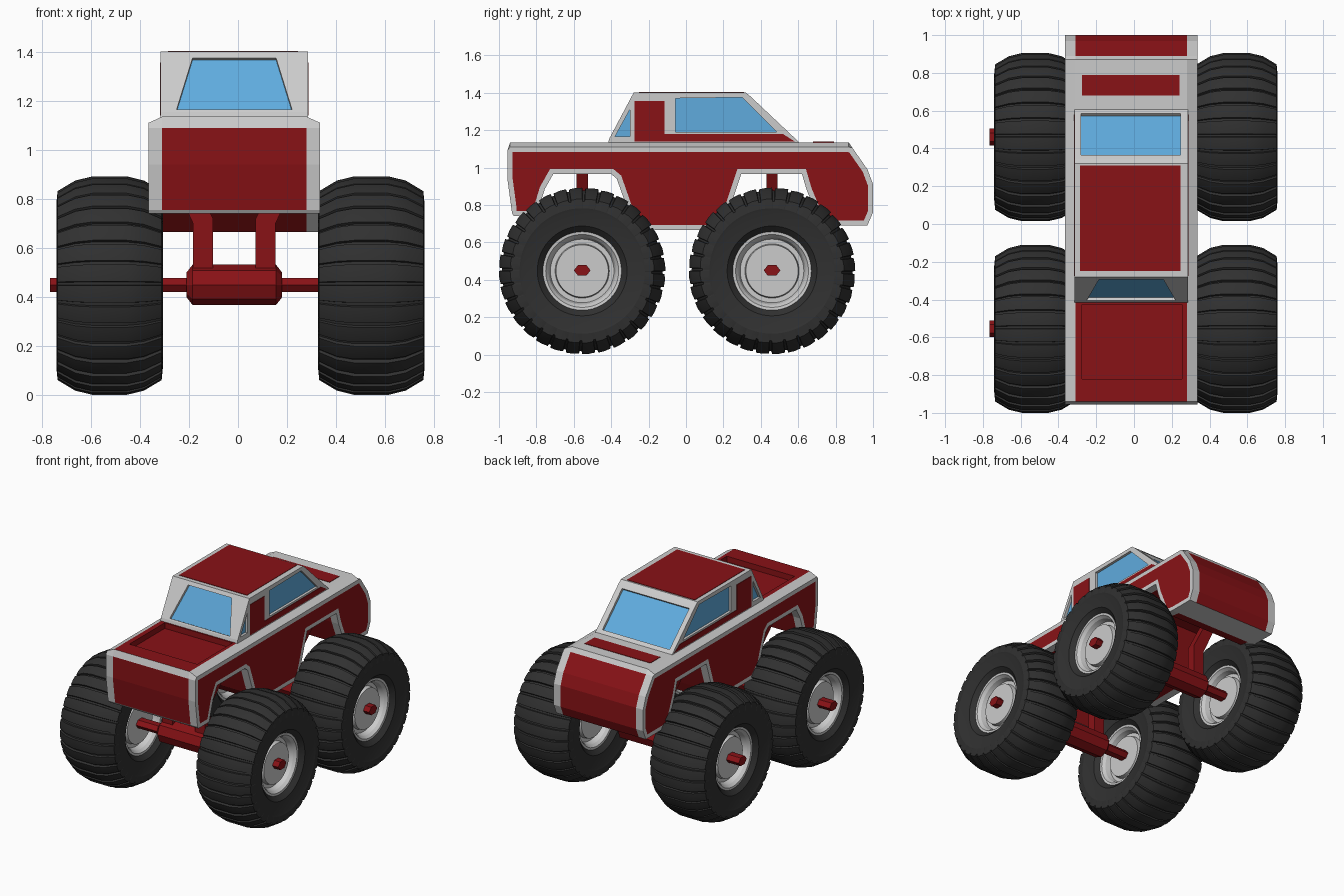
import bpy, bmesh, math
from mathutils import Vector

if "Cube" in bpy.data.objects:
    bpy.data.objects.remove(bpy.data.objects["Cube"])


def material(name, rgb):
    m = bpy.data.materials.new(name)
    m.diffuse_color = (*rgb, 1)
    m.use_nodes = True
    m.node_tree.nodes["Principled BSDF"].inputs["Base Color"].default_value = m.diffuse_color
    return m


RED = material("red_paint", (0.25, 0.006, 0.008))
GREY = material("grey_trim", (0.55, 0.55, 0.55))
BLUE = material("glass", (0.115, 0.41, 0.73))
DARK = material("rubber", (0.03, 0.03, 0.03))
CX = -0.015          # body centre line
LEFT, RIGHT = -0.315, 0.285   # cab sides


def finish(name, bm, *mats):
    bmesh.ops.recalc_face_normals(bm, faces=bm.faces[:])
    me = bpy.data.meshes.new(name)
    bm.to_mesh(me)
    bm.free()
    for m in mats:
        me.materials.append(m)
    ob = bpy.data.objects.new(name, me)
    bpy.context.collection.objects.link(ob)
    return ob


def slab(name, pts, normal, d0, d1, mat):
    """Flat outline given depth along its normal, from d0 to d1."""
    n = Vector(normal).normalized()
    bm = bmesh.new()
    a = [bm.verts.new(Vector(p) + n * d0) for p in pts]
    b = [bm.verts.new(Vector(p) + n * d1) for p in pts]
    bm.faces.new(a)
    bm.faces.new(b[::-1])
    for i in range(len(a)):
        j = (i + 1) % len(a)
        bm.faces.new((a[i], a[j], b[j], b[i]))
    return finish(name, bm, mat)


def lathe(name, prof, angles, centre, mat, lug=None, sy=1.0, closed=False):
    """Spin (x, radius) points around the x axis; lug[i] scales tread radius."""
    bm = bmesh.new()
    rings = []
    for k, a in enumerate(angles):
        ring = []
        for x, r in prof:
            if lug and r > 0.37:
                r *= lug[k]
            ring.append(bm.verts.new((centre[0] + x, centre[1] + sy * r * math.cos(a),
                                      centre[2] + r * math.sin(a))))
        rings.append(ring)
    m = len(prof)
    for k in range(len(rings)):
        p, q = rings[k], rings[(k + 1) % len(rings)]
        for i in range(m if closed else m - 1):
            j = (i + 1) % m
            bm.faces.new((p[i], p[j], q[j], q[i]))
    if not closed:
        bm.faces.new([r[0] for r in rings])
        bm.faces.new([r[-1] for r in rings])
    return finish(name, bm, mat)


def even(n):
    return [2 * math.pi * i / n for i in range(n)]


def select_only(ob):
    bpy.ops.object.select_all(action='DESELECT')
    ob.select_set(True)
    bpy.context.view_layer.objects.active = ob


def cut(ob, cutter):
    cutter.hide_render = True
    mod = ob.modifiers.new("cut", 'BOOLEAN')
    mod.operation, mod.solver, mod.object = 'DIFFERENCE', 'EXACT', cutter
    select_only(ob)
    bpy.ops.object.modifier_apply(modifier=mod.name)
    bpy.data.objects.remove(cutter)


def window(cab, name, pts, normal):
    cut(cab, slab("cutter", pts, normal, -0.02, 0.03, GREY))
    slab(name, pts, normal, -0.03, -0.018, BLUE)


# lower body: side profile with both wheel arches, red core, grey edges
prof = [(-0.94, 1.135), (-0.955, 1.09), (-0.955, 0.94), (-0.93, 0.755), (-0.92, 0.74),
        (-0.80, 0.74), (-0.755, 0.885), (-0.71, 0.965), (-0.40, 0.965), (-0.37, 0.94),
        (-0.30, 0.74), (-0.22, 0.665), (0.19, 0.665), (0.22, 0.74), (0.295, 0.965),
        (0.62, 0.965), (0.645, 0.88), (0.72, 0.70), (0.79, 0.69), (0.97, 0.69), (1.0, 0.76),
        (1.0, 0.91), (0.97, 0.99), (0.89, 1.105), (0.87, 1.135), (-0.41, 1.135)]
grey_edges = {0, 3, 4, 18, 23, 24}
bm = bmesh.new()
rows = [[bm.verts.new((x, y, min(z, top))) for y, z in prof]
        for x, top in ((-0.365, 1.11), (-0.31, 2), (0.28, 2), (0.335, 1.11))]
for s in range(3):
    for i in range(len(prof)):
        j = (i + 1) % len(prof)
        f = bm.faces.new((rows[s][i], rows[s][j], rows[s + 1][j], rows[s + 1][i]))
        f.material_index = 1 if s != 1 or i in grey_edges else 0
caps = [bm.faces.new(rows[0]), bm.faces.new(rows[3][::-1])]
bmesh.ops.recalc_face_normals(bm, faces=bm.faces[:])
for f in caps:
    rim = bmesh.ops.inset_region(bm, faces=[f], thickness=0.028, use_even_offset=True)
    for g in rim["faces"]:
        g.material_index = 1
    f.material_index = 0
body = finish("lower_body", bm, RED, GREY)

# sunken load bed and nose panel
cut(body, slab("cutter", [(-0.275, -0.82, 1.135), (0.255, -0.82, 1.135), (0.255, -0.425, 1.135),
                          (-0.275, -0.425, 1.135)], (0, 0, 1), -0.04, 0.05, RED))
slab("hood_panel", [(-0.275, 0.68, 1.135), (0.24, 0.68, 1.135), (0.24, 0.79, 1.135),
                    (-0.275, 0.79, 1.135)], (0, 0, 1), -0.01, 0.003, RED)

# cab shell
cab = slab("cab", [(LEFT, y, z) for y, z in ((-0.42, 1.12), (-0.41, 1.155), (-0.28, 1.40),
           (0.32, 1.40), (0.345, 1.38), (0.605, 1.135), (0.605, 1.12))],
           (1, 0, 0), 0, RIGHT - LEFT, GREY)
slab("roof_panel", [(-0.285, -0.25, 1.4), (0.245, -0.25, 1.4), (0.245, 0.31, 1.4),
                    (-0.285, 0.31, 1.4)], (0, 0, 1), -0.01, 0.003, RED)


# end windows lie on the sloping end faces
def slope(z, y0, z0, y1, z1):
    return y0 + (z - z0) * (y1 - y0) / (z1 - z0)


lo = slope(1.165, -0.41, 1.155, -0.28, 1.40)
hi = slope(1.375, -0.41, 1.155, -0.28, 1.40)
window(cab, "steep_window", [(-0.25, lo, 1.165), (0.22, lo, 1.165), (0.155, hi, 1.375),
                             (-0.185, hi, 1.375)], (0, -0.245, 0.13))
lo = slope(1.155, 0.345, 1.38, 0.605, 1.135)
hi = slope(1.362, 0.345, 1.38, 0.605, 1.135)
window(cab, "sloping_window", [(-0.28, lo, 1.155), (0.245, lo, 1.155), (0.245, hi, 1.362),
                               (-0.28, hi, 1.362)], (0, 0.245, 0.26))

# side windows and door panels
for side, x, d in (("left", LEFT, -1), ("right", RIGHT, 1)):
    def at(pts):
        return [(x, y, z) for y, z in pts]
    window(cab, side + "_window", at([(-0.055, 1.19), (0.485, 1.19), (0.30, 1.375),
                                      (-0.055, 1.37)]), (d, 0, 0))
    window(cab, side + "_quarter_window", at([(-0.38, 1.165), (-0.30, 1.165),
                                              (-0.30, 1.31)]), (d, 0, 0))
    slab(side + "_door_panel", at([(-0.275, 1.14), (0.58, 1.14), (0.52, 1.178), (-0.115, 1.178),
                                   (-0.115, 1.355), (-0.275, 1.355)]), (d, 0, 0), -0.01, 0.003, RED)

# wheels: lugged tyre and stepped rim
N = 32
step = 2 * math.pi / N
angles, lug = [], []
for i in range(N):
    for t, s in ((0.0, 1.0), (0.4, 1.0), (0.8, 0.992), (0.83, 0.965), (0.97, 0.965)):
        angles.append((i + t) * step)
        lug.append(s)
half = [(-0.10, 0.195), (-0.165, 0.205), (-0.20, 0.24), (-0.212, 0.32), (-0.217, 0.335),
        (-0.212, 0.385), (-0.14, 0.428), (-0.07, 0.445)]
tyre = half + [(-x, r) for x, r in reversed(half)]
rim_half = [(-0.145, 0.0), (-0.145, 0.14), (-0.115, 0.145), (-0.115, 0.17), (-0.15, 0.18),
            (-0.17, 0.195), (-0.172, 0.21)]
rim = rim_half + [(-x, r) for x, r in reversed(rim_half)]
rim[0], rim[-1] = (-0.145, 0.001), (0.145, 0.001)

for end, wy in (("front", -0.555), ("rear", 0.46)):
    for side, wx in (("left", -0.523), ("right", 0.543)):
        c = (wx, wy, 0.447)
        t = lathe(f"{end}_{side}_tyre", tyre, angles, c, DARK, lug, closed=True)
        r = lathe(f"{end}_{side}_rim", rim, even(48), c, GREY)
        for ob in (t, r):
            select_only(ob)
            bpy.ops.object.shade_smooth_by_angle(angle=math.radians(20))
    # axle, differential and bent struts up to the body
    hub = (CX, wy, 0.45)
    lathe(end + "_axle", [(-0.75, 0.033), (0.75, 0.033)], even(6), hub, RED, sy=1.35)
    lathe(end + "_differential", [(-0.195, 0.05), (-0.17, 0.082), (0.17, 0.082), (0.195, 0.05)],
          even(8), hub, RED)
    for side, s in (("left", -1), ("right", 1)):
        slab(f"{end}_{side}_strut", [(CX + s * x, wy, z) for x, z in (
            (0.087, 0.45), (0.168, 0.45), (0.168, 0.70), (0.295, 0.975), (0.215, 0.975),
            (0.087, 0.72))], (0, 1, 0), -0.03, 0.03, RED)
